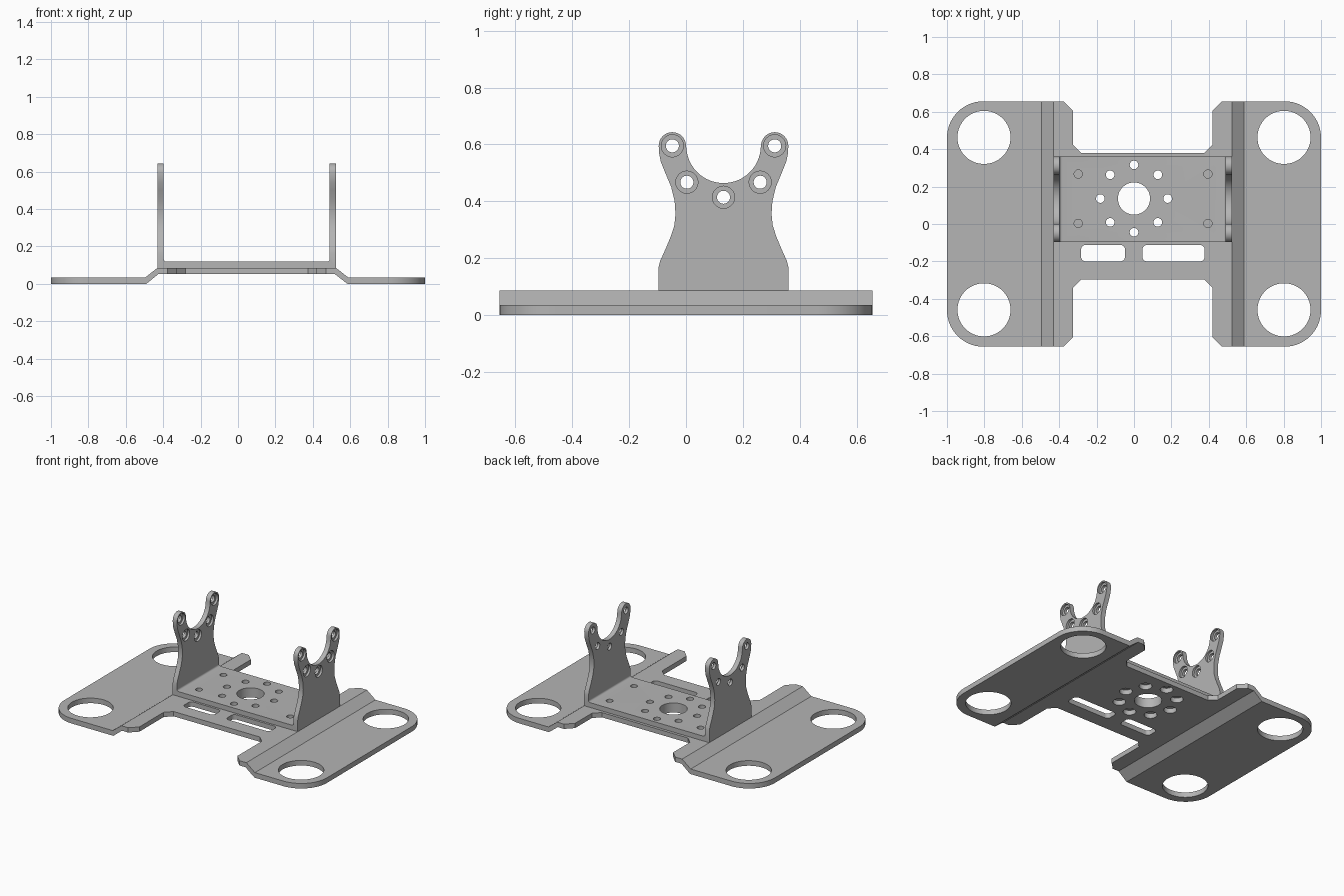
import bpy
import bmesh
from math import sin, cos, pi, radians
from mathutils import Vector

if "Cube" in bpy.data.objects:
    bpy.data.objects.remove(bpy.data.objects["Cube"], do_unlink=True)

GREY = (0.46, 0.46, 0.46, 1)
metal = bpy.data.materials.new("grey metal")
metal.use_nodes = True
metal.diffuse_color = GREY
metal.node_tree.nodes["Principled BSDF"].inputs["Base Color"].default_value = GREY

# Places a 2D point plus a depth in space, for each extrusion axis
PLACE = {
    "X": lambda u, v, d: (d, u, v),
    "Y": lambda u, v, d: (u, d, v),
    "Z": lambda u, v, d: (u, v, d),
}


def prism(name, loops, axis, low, high):
    """One object holding every 2D loop extruded along the axis."""
    bm = bmesh.new()
    for loop in loops:
        bottom = [bm.verts.new(PLACE[axis](u, v, low)) for u, v in loop]
        top = [bm.verts.new(PLACE[axis](u, v, high)) for u, v in loop]
        bm.faces.new(bottom[::-1])
        bm.faces.new(top)
        for i in range(len(loop)):
            j = (i + 1) % len(loop)
            bm.faces.new((bottom[i], bottom[j], top[j], top[i]))
    bmesh.ops.recalc_face_normals(bm, faces=bm.faces)
    mesh = bpy.data.meshes.new(name)
    bm.to_mesh(mesh)
    bm.free()
    mesh.materials.append(metal)
    obj = bpy.data.objects.new(name, mesh)
    bpy.context.collection.objects.link(obj)
    return obj


def arc(cx, cy, r, start, end, n):
    return [(cx + r * cos(radians(start + (end - start) * i / n)),
             cy + r * sin(radians(start + (end - start) * i / n))) for i in range(n + 1)]


def circle(cx, cy, r, n=32):
    return arc(cx, cy, r, 0, 360, n)[:-1]


def rounded(corners):
    """Square-cornered outline; each corner is x, y, radius, segments (1 = chamfer)."""
    pts = []
    for i, (x, y, r, n) in enumerate(corners):
        p = Vector((x, y))
        if not r:
            pts.append((x, y))
            continue
        a = (Vector(corners[i - 1][:2]) - p).normalized()
        b = (Vector(corners[(i + 1) % len(corners)][:2]) - p).normalized()
        centre = p + (a + b) * r
        for k in range(n + 1):
            t = pi / 2 * k / n
            pts.append(tuple(centre - r * (b * cos(t) + a * sin(t))))
    return pts


def rectangle(x0, x1, y0, y1, r):
    return rounded([(x0, y0, r, 6), (x1, y0, r, 6), (x1, y1, r, 6), (x0, y1, r, 6)])


def combine(obj, cutter, operation="DIFFERENCE"):
    """Apply a boolean and discard the cutter."""
    mod = obj.modifiers.new("cut", "BOOLEAN")
    mod.operation = operation
    mod.solver = "EXACT"
    mod.object = cutter
    graph = bpy.context.evaluated_depsgraph_get()
    mesh = bpy.data.meshes.new_from_object(obj.evaluated_get(graph))
    obj.modifiers.clear()
    obj.data = mesh
    bpy.data.objects.remove(cutter, do_unlink=True)


# Shared sizes
DECK_LOW, DECK = 0.053, 0.086
MID_Y = 0.132
hub_ring = [(0.18 * cos(k * pi / 4), 0.136 + 0.18 * sin(k * pi / 4)) for k in range(8)]
hub = circle(0, 0.136, 0.086, 48)

# Base plate: bent sheet section trimmed by an H-shaped outline
section = [(-1.1, 0), (-0.49, 0), (-0.425, DECK_LOW), (0.517, DECK_LOW), (0.585, 0), (1.1, 0),
           (1.1, 0.035), (0.588, 0.035), (0.523, DECK), (-0.43, DECK), (-0.495, 0.035), (-1.1, 0.035)]
base = prism("base_plate", [section], "Y", -0.8, 0.8)
L, R, E, F, B = -0.327, 0.42, 0.656, -0.297, 0.38
outline = rounded([
    (-1, -E, 0.195, 14), (L, -E, 0.05, 1), (L, F, 0.045, 1),
    (R, F, 0.045, 1), (R, -E, 0.05, 1), (1, -E, 0.195, 14),
    (1, E, 0.195, 14), (R, E, 0.05, 1), (R, B, 0.045, 1),
    (L, B, 0.045, 1), (L, E, 0.05, 1), (-1, E, 0.195, 14)])
combine(base, prism("outline", [outline], "Z", -0.2, 0.3), "INTERSECT")

# Base openings: wing holes, hub, slots and screw head recesses
openings = [circle(x, y, 0.142, 64) for x in (-0.802, 0.802) for y in (-0.459, 0.463)]
openings += [hub, rectangle(-0.283, -0.048, -0.2, -0.112, 0.025),
             rectangle(0.045, 0.378, -0.2, -0.112, 0.025)]
openings += [circle(x, y, 0.04) for x, y in hub_ring]
combine(base, prism("openings", openings, "Z", -0.2, 0.3))

# Bracket: U channel trimmed by the side silhouette
channel = rounded([
    (-0.43, DECK, 0, 0), (0.523, DECK, 0, 0), (0.523, 0.8, 0, 0), (0.49, 0.8, 0, 0),
    (0.49, 0.119, 0.012, 4), (-0.397, 0.119, 0.012, 4), (-0.397, 0.8, 0, 0), (-0.43, 0.8, 0, 0)])
bracket = prism("bracket", [channel], "Y", -0.4, 0.7)

waist = [(0.229, 0), (0.229, 0.165), (0.223, 0.19), (0.204, 0.232), (0.186, 0.275),
         (0.173, 0.315), (0.169, 0.355), (0.172, 0.4), (0.184, 0.45), (0.205, 0.5),
         (0.221, 0.54), (0.227, 0.57)]
half = waist + arc(0.18, 0.595, 0.048, 0, 180, 16) + arc(0, 0.595, 0.131, -3, -90, 16)
silhouette = [(MID_Y + u, v) for u, v in half]
silhouette += [(MID_Y - u, v) for u, v in half[-2::-1]]
combine(bracket, prism("silhouette", [silhouette], "X", -0.8, 0.8), "INTERSECT")

# Bracket floor holes
floor_holes = [hub] + [circle(x, y, 0.023) for x, y in hub_ring]
floor_holes += [circle(x, y, 0.022) for x in (-0.298, 0.395) for y in (0.003, 0.267)]
combine(bracket, prism("floor_holes", floor_holes, "Z", 0, 0.2))

# Cradle holes through both arms, each with a shallow recess
cradle = [(MID_Y + s * u, v) for s in (-1, 1) for u, v in ((0.18, 0.595), (0.129, 0.467))]
cradle.append((MID_Y, 0.414))
combine(bracket, prism("arm_holes", [circle(u, v, 0.023) for u, v in cradle], "X", -0.8, 0.8))
for face_x in (-0.397, 0.523):
    recess = [circle(u, v, 0.039) for u, v in cradle]
    combine(bracket, prism("recess", recess, "X", face_x - 0.015, face_x + 0.05))

# Smooth curved walls, keep sharp edges
bpy.ops.object.select_all(action="DESELECT")
for obj in (base, bracket):
    obj.select_set(True)
    bpy.context.view_layer.objects.active = obj
bpy.ops.object.shade_smooth_by_angle(angle=radians(30))
